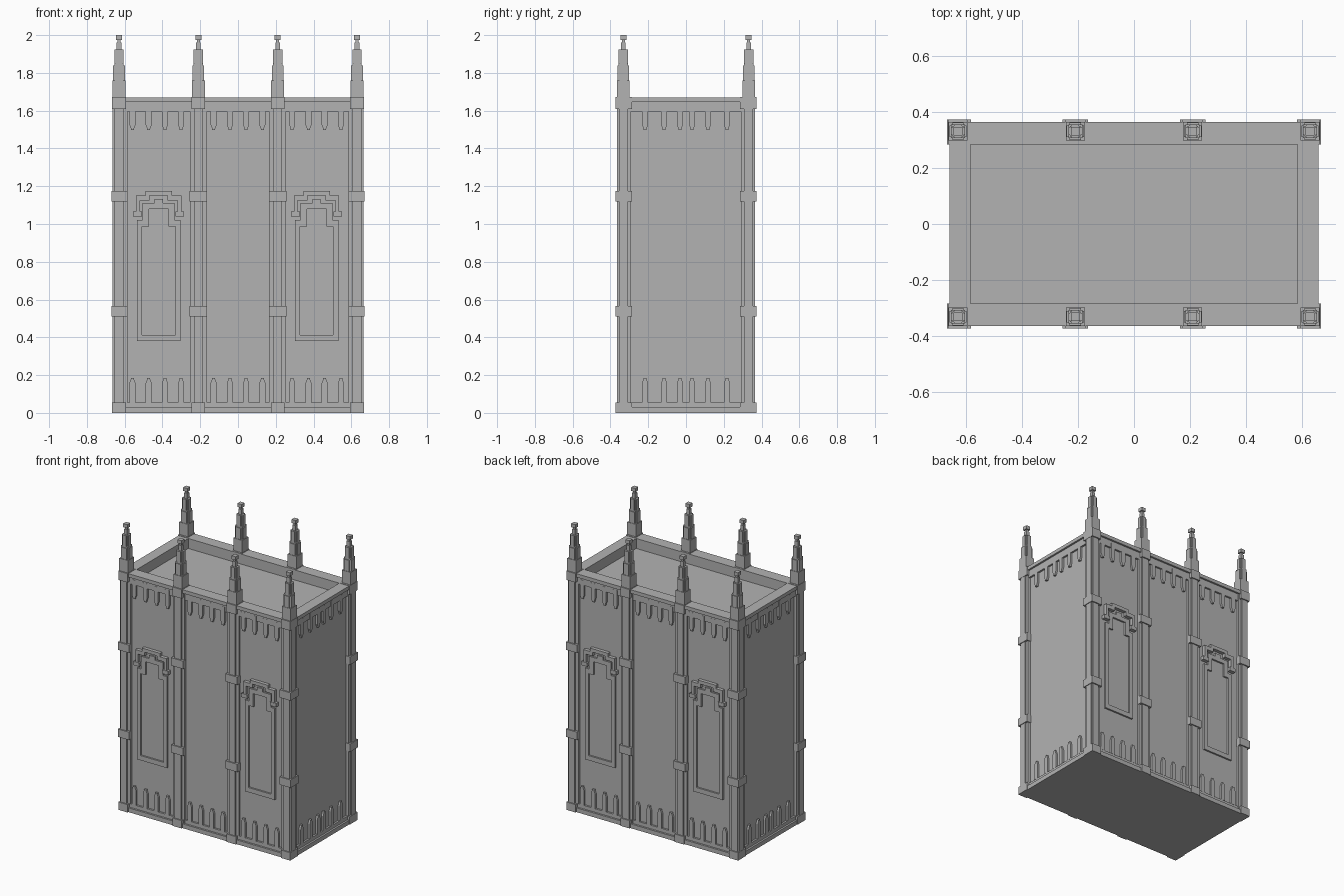
import bpy, bmesh
from math import pi
from mathutils import Matrix, Vector

cube = bpy.data.objects.get("Cube")
if cube:
    bpy.data.objects.remove(cube)

stone = bpy.data.materials.new("grey stone")
stone.use_nodes = True
GREY = (0.45, 0.45, 0.45, 1)
stone.diffuse_color = GREY
stone.node_tree.nodes["Principled BSDF"].inputs["Base Color"].default_value = GREY

X, Y = 0.63, 0.332            # pillar centres
WX, WY = 0.635, 0.34          # wall planes
RIM, ROOF = 1.67, 1.60


def box(bm, x0, x1, y0, y1, z0, z1):
    m = Matrix.Translation(((x0 + x1) / 2, (y0 + y1) / 2, (z0 + z1) / 2))
    m = m @ Matrix.Diagonal((x1 - x0, y1 - y0, z1 - z0, 1))
    bmesh.ops.create_cube(bm, size=1, matrix=m)


def block(bm, x, y, r, z0, z1, ry=None):
    ry = ry or r
    box(bm, x - r, x + r, y - ry, y + ry, z0, z1)


def plate(bm, points, out, depth):
    """Extrude an outline (x, z) outward from the plane y = -out."""
    face = bm.faces.new([bm.verts.new((x, -out, z)) for x, z in points])
    new = bmesh.ops.extrude_face_region(bm, geom=[face])["geom"]
    moved = [v for v in new if isinstance(v, bmesh.types.BMVert)]
    bmesh.ops.translate(bm, verts=moved, vec=(0, -depth, 0))


def band(bm, cx, outer, inner, out, depth, closed):
    """Mirrored moulding between two matching half outlines."""
    def whole(half):
        return [(cx + x, z) for x, z in half] + [(cx - x, z) for x, z in reversed(half)]
    a, b = whole(outer), whole(inner)
    n = len(a)
    for i in range(n if closed else n - 1):
        j = (i + 1) % n
        plate(bm, [a[i], a[j], b[j], b[i]], out, depth)


def finish(bm, name, angles=(0,)):
    """Make the object, repeated by rotation about the vertical axis."""
    base = bm.copy()
    for angle in angles:
        part = base.copy()
        bmesh.ops.rotate(part, verts=part.verts, cent=Vector(),
                         matrix=Matrix.Rotation(angle, 3, "Z"))
        bmesh.ops.recalc_face_normals(part, faces=part.faces)
        mesh = bpy.data.meshes.new(name)
        part.to_mesh(mesh)
        part.free()
        mesh.materials.append(stone)
        bpy.context.collection.objects.link(bpy.data.objects.new(name, mesh))
    base.free()
    bm.free()


BOTH = (0, pi)

# main body with the sunken roof
bm = bmesh.new()
box(bm, -WX, WX, -WY, WY, 0, ROOF)
finish(bm, "tower_body")

# parapet and plinth rails
bm = bmesh.new()
for z0, z1, grow in ((0, 0.03, 0.026), (0.03, 0.055, 0.013),
                     (1.595, 1.645, 0.013), (1.645, RIM, 0.026)):
    box(bm, -WX - grow, WX + grow, -WY - grow, -0.285, z0, z1)
finish(bm, "long_rail", BOTH)
bm = bmesh.new()
for z0, z1, grow in ((0, 0.03, 0.026), (0.03, 0.055, 0.013),
                     (1.595, 1.645, 0.013), (1.645, RIM, 0.026)):
    box(bm, 0.585, WX + grow, -0.285, 0.285, z0, z1)
finish(bm, "short_rail", BOTH)

# pillars with backing strips, bases, collars and caps
bm = bmesh.new()
for x in (-X, -0.21, 0.21, X):
    block(bm, x, -Y, 0.024, 0, RIM, 0.034)
    inner = abs(x) < 0.5
    x0, x1 = max(x - 0.045, -0.655), min(x + 0.045, 0.655)
    box(bm, x0, x1, -0.355, -0.29, 0, RIM)
    if not inner:
        block(bm, x, -Y, 0.034, 0, RIM, 0.024)
    for z0, z1, r in ((0, 0.055, 0.036), (0.51, 0.565, 0.046),
                      (1.12, 1.175, 0.046), (1.61, RIM + 0.003, 0.036)):
        xa, xb = max(x - r, -0.669), min(x + r, 0.669)
        box(bm, xa, xb, -0.374, -0.285, z0, z1)
finish(bm, "pillar_row", BOTH)

# stepped pinnacles
bm = bmesh.new()
for x in (-X, -0.21, 0.21, X):
    block(bm, x, -Y, 0.034, RIM, 1.76)
    block(bm, x, -Y, 0.031, 1.76, 1.84, 0.02)
    block(bm, x, -Y, 0.02, 1.76, 1.84, 0.031)
    block(bm, x, -Y, 0.025, 1.76, 1.85)
    block(bm, x, -Y, 0.025, 1.85, 1.925, 0.014)
    block(bm, x, -Y, 0.014, 1.85, 1.925, 0.025)
    block(bm, x, -Y, 0.019, 1.85, 1.925)
    block(bm, x, -Y, 0.012, 1.925, 1.962)
    block(bm, x, -Y, 0.008, 1.962, 1.978)
    block(bm, x, -Y, 0.016, 1.975, 2.0)
finish(bm, "pinnacle_row", BOTH)


# pointed tabs along the top and bottom of each wall
def tabs(bm, centres, out):
    half = [(0.016, 0), (0.016, 0.105), (0.008, 0.125), (0.008, 0.132)]
    shape = half + [(-x, z) for x, z in reversed(half)]
    for c in centres:
        plate(bm, [(c + x, 0.053 + z) for x, z in shape], out, 0.014)
        plate(bm, [(c + x, 1.63 - z) for x, z in shape], out, 0.014)


bm = bmesh.new()
for centre in (-0.43, 0, 0.416):
    tabs(bm, [centre + 0.086 * (i - 1.5) for i in range(4)], WY)
finish(bm, "long_wall_tabs", BOTH)
bm = bmesh.new()
tabs(bm, [s * y for s in (-1, 1) for y in (0.032, 0.116, 0.217)], WX)
finish(bm, "short_wall_tabs", (pi / 2, -pi / 2))

# window frames with stepped heads and hood mouldings
bm = bmesh.new()
for c in (-0.42, 0.416):
    band(bm, c, [(0.115, 0.38), (0.115, 1.02), (0.085, 1.02), (0.085, 1.11)],
         [(0.088, 0.413), (0.088, 0.987), (0.052, 0.987), (0.052, 1.08)], WY, 0.012, True)
    box(bm, c - 0.022, c + 0.022, -WY - 0.012, -WY, 1.11, 1.133)
    band(bm, c, [(0.12, 1.05), (0.12, 1.152), (0.07, 1.152), (0.07, 1.176)],
         [(0.1, 1.05), (0.1, 1.125), (0.048, 1.125), (0.048, 1.152)], WY, 0.024, False)
    for s in (-1, 1):
        block(bm, c + s * 0.112, -WY, 0.023, 1.04, 1.066, 0.026)
bmesh.ops.remove_doubles(bm, verts=bm.verts, dist=0.00001)
finish(bm, "window_frames", BOTH)
